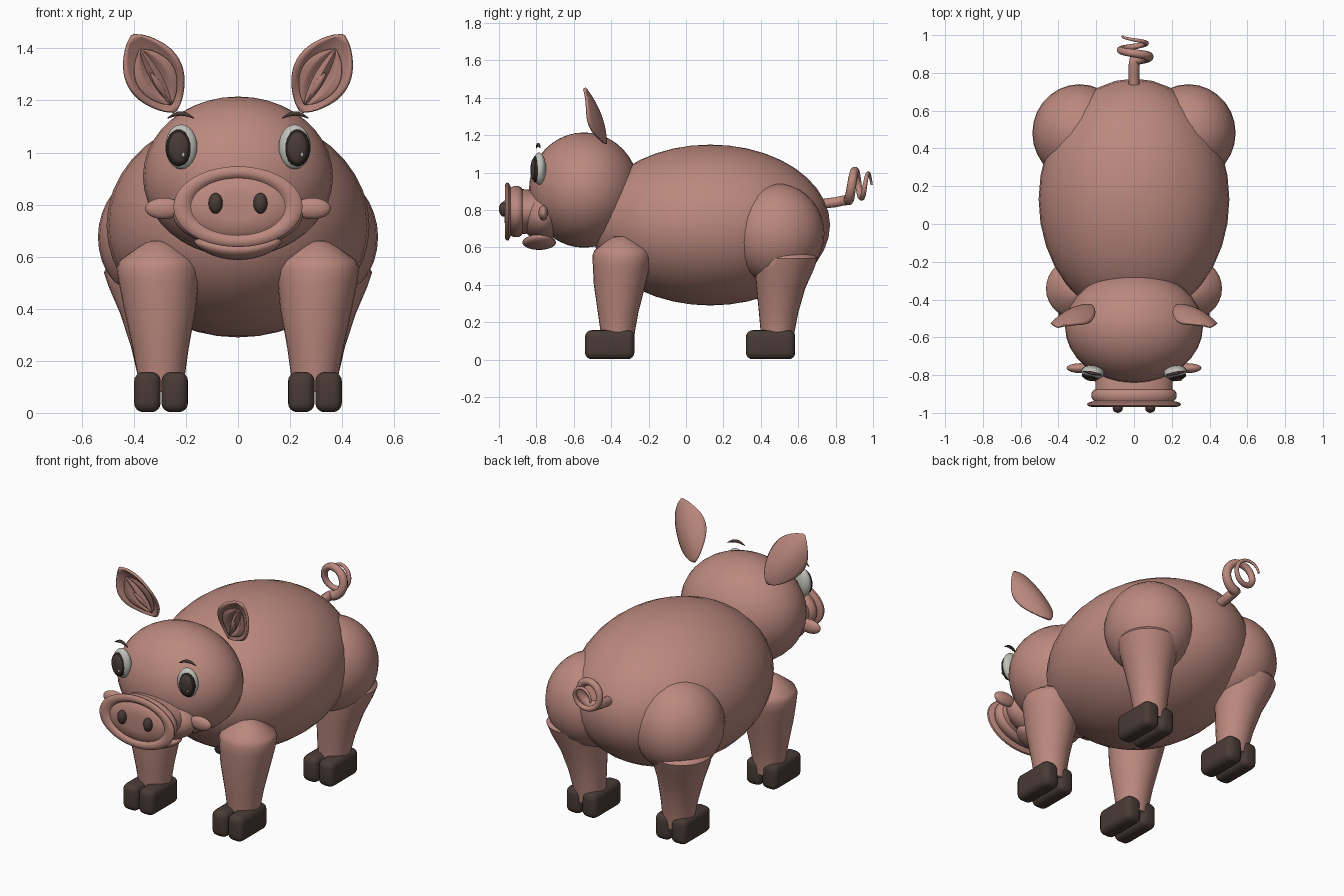
import bpy, bmesh, math
from mathutils import Matrix, Vector

if "Cube" in bpy.data.objects:
    bpy.data.objects.remove(bpy.data.objects["Cube"])

def material(name, rgb):
    m = bpy.data.materials.new(name)
    m.diffuse_color = (*rgb, 1)
    m.use_nodes = True
    m.node_tree.nodes["Principled BSDF"].inputs["Base Color"].default_value = m.diffuse_color
    return m

PINK = material("pink_skin", (0.50, 0.25, 0.21))
BROWN = material("dark_brown", (0.065, 0.043, 0.036))
WHITE = material("eye_white", (0.52, 0.53, 0.48))
BLACK = material("near_black", (0.02, 0.014, 0.012))

def finish(name, bm, mat, sharp=45):
    """Smooth shading with sharp edges kept above an angle."""
    bmesh.ops.recalc_face_normals(bm, faces=bm.faces)
    for f in bm.faces:
        f.smooth = True
    for e in bm.edges:
        if len(e.link_faces) == 2:
            e.smooth = e.calc_face_angle(0) < math.radians(sharp)
    me = bpy.data.meshes.new(name)
    bm.to_mesh(me)
    bm.free()
    me.materials.append(mat)
    ob = bpy.data.objects.new(name, me)
    bpy.context.collection.objects.link(ob)
    return ob

def ellipsoid(name, centre, radii, mat, seg=28, rings=16, warp=None, rot=None):
    bm = bmesh.new()
    bmesh.ops.create_uvsphere(bm, u_segments=seg, v_segments=rings, radius=1)
    for v in bm.verts:
        p = Vector((v.co.x * radii[0], v.co.y * radii[1], v.co.z * radii[2]))
        if warp:
            p = warp(p)
        if rot:
            p = rot @ p
        v.co = p + Vector(centre)
    return finish(name, bm, mat, 80)

def loft(name, rings, axis, mat, seg=28):
    """Elliptical rings (x, y, z, ra, rb) skinned along the y or z axis."""
    bm = bmesh.new()
    loops = []
    for x, y, z, ra, rb in rings:
        loop = []
        for i in range(seg):
            a = 2 * math.pi * i / seg
            c, s = ra * math.cos(a), rb * math.sin(a)
            off = (c, 0, s) if axis == 'y' else (c, s, 0)
            loop.append(bm.verts.new((x + off[0], y + off[1], z + off[2])))
        loops.append(loop)
    for a, b in zip(loops, loops[1:]):
        for i in range(seg):
            j = (i + 1) % seg
            bm.faces.new((a[i], a[j], b[j], b[i]))
    bm.faces.new(loops[0])
    bm.faces.new(loops[-1])
    return finish(name, bm, mat)

def rounded_box(name, centre, size, radius, mat):
    bm = bmesh.new()
    bmesh.ops.create_cube(bm, size=1)
    bmesh.ops.scale(bm, vec=size, verts=bm.verts)
    bmesh.ops.translate(bm, vec=centre, verts=bm.verts)
    bmesh.ops.bevel(bm, geom=bm.edges[:], offset=radius, segments=4,
                    profile=0.5, affect='EDGES')
    return finish(name, bm, mat)

def ear_leaf(name, side, scale, thick, shape, centre_u=0.5, nu=18, nv=14):
    """Leaf-shaped sheet running from ear base to ear tip."""
    bm = bmesh.new()
    grid = []
    for i in range(nu + 1):
        t = 0.004 + 0.992 * i / nu
        u = centre_u + (t - 0.5) * scale
        w = 0.107 * math.sin(math.pi * t) ** 0.7 * scale
        row = []
        for j in range(nv + 1):
            v = -1 + 2 * j / nv
            x = 0.24 + 0.165 * u + 0.873 * w * v
            z = 1.155 + 0.295 * u - 0.488 * w * v
            row.append(bm.verts.new((side * x, shape(u, v, w), z)))
        grid.append(row)
    for i in range(nu):
        for j in range(nv):
            bm.faces.new((grid[i][j], grid[i + 1][j], grid[i + 1][j + 1], grid[i][j + 1]))
    ob = finish(name, bm, PINK, 60)
    mod = ob.modifiers.new("thickness", 'SOLIDIFY')
    mod.thickness = thick
    mod.offset = 0
    return ob

def tube(name, path, mat):
    """Tapered tube through (point, radius) pairs."""
    cu = bpy.data.curves.new(name, 'CURVE')
    cu.dimensions = '3D'
    cu.bevel_depth = 1
    cu.bevel_resolution = 3
    cu.use_fill_caps = True
    sp = cu.splines.new('POLY')
    sp.points.add(len(path) - 1)
    for p, (co, r) in zip(sp.points, path):
        p.co = (*co, 1)
        p.radius = r
    sp.use_smooth = True
    cu.materials.append(mat)
    ob = bpy.data.objects.new(name, cu)
    bpy.context.collection.objects.link(ob)
    return ob

# Torso and head
ellipsoid("body", (0, 0.13, 0.72), (0.505, 0.64, 0.43), PINK, 32, 20)
ellipsoid("head", (0, -0.545, 0.907), (0.365, 0.295, 0.308), PINK, 32, 20)

# Muzzle, snout disc with rim, lower lip
ellipsoid("muzzle", (0, -0.77, 0.765), (0.25, 0.115, 0.13), PINK)
snout = [(-0.72, 0.20, 0.10), (-0.85, 0.205, 0.118), (-0.875, 0.205, 0.12),
         (-0.88, 0.215, 0.128), (-0.895, 0.225, 0.137), (-0.92, 0.225, 0.137),
         (-0.937, 0.212, 0.128), (-0.942, 0.23, 0.142), (-0.948, 0.246, 0.153),
         (-0.958, 0.248, 0.155), (-0.966, 0.238, 0.147), (-0.969, 0.215, 0.13),
         (-0.964, 0.195, 0.118), (-0.955, 0.182, 0.11), (-0.957, 0.176, 0.105),
         (-0.966, 0.160, 0.095), (-0.970, 0.09, 0.05)]
loft("snout", [(0, y, 0.792, a, b) for y, a, b in snout], 'y', PINK, 40)
ellipsoid("lower_lip", (0, -0.785, 0.627), (0.168, 0.09, 0.04), PINK,
          warp=lambda p: p + Vector((0, 0, 1.1 * p.x * p.x)))

# Curled tail: short stalk, then a tapering spiral along y
path = [((0, 0.74, 0.835), 0.028), ((0, 0.80, 0.842), 0.028), ((0, 0.845, 0.852), 0.028)]
N = 64
for i in range(N + 1):
    t = i / N
    a = -math.pi / 2 + t * 1.75 * 2 * math.pi
    r = 0.082 - 0.022 * t
    path.append(((r * math.cos(a), 0.868 + 0.125 * t, 0.935 + r * math.sin(a)),
                 0.028 - 0.022 * t))
tube("curly_tail", path, PINK)

for s, tag in ((-1, "left"), (1, "right")):
    # Nostrils and mouth corners
    ellipsoid("nostril_" + tag, (s * 0.086, -0.975, 0.805), (0.027, 0.025, 0.04), BROWN, 16, 10)
    ellipsoid("mouth_corner_" + tag, (s * 0.285, -0.763, 0.785), (0.072, 0.026, 0.041), PINK, 20, 12,
              warp=lambda p: p + Vector((0, 0, 0.0)))

    # Eyes: white, dark rim, iris, highlights
    turn = Matrix.Rotation(s * math.radians(8), 3, 'Z')
    def eye_part(name, x, y, z, radii, mat):
        ellipsoid(name + "_" + tag, (s * x, y, z), radii, mat, 24, 12, rot=turn)
    eye_part("eye_white", 0.218, -0.785, 1.022, (0.062, 0.036, 0.086), WHITE)
    eye_part("eye_rim", 0.228, -0.806, 1.018, (0.049, 0.019, 0.071), BLACK)
    eye_part("iris", 0.228, -0.812, 1.018, (0.040, 0.019, 0.061), BROWN)
    ellipsoid("eye_glint_" + tag, (s * 0.228 + 0.018, -0.829, 0.992), (0.006, 0.003, 0.009), WHITE, 10, 6)

    # Eyebrow
    brow = []
    for i in range(9):
        t = i / 8
        brow.append(((s * (0.17 + 0.10 * t), -0.80 + 0.02 * t,
                      1.132 + 0.018 * math.sin(math.pi * t)),
                     0.002 + 0.007 * math.sin(math.pi * t)))
    tube("eyebrow_" + tag, brow, BROWN)

    # Ears: cupped outer shell and folded inner leaf
    cup = lambda u, v, w: -0.43 - 0.115 * u * u - 5.0 * (w * v) ** 2
    ear_leaf("ear_" + tag, s, 1.0, 0.014, cup)
    ear_leaf("inner_ear_" + tag, s, 0.72, 0.006,
             lambda u, v, w: -0.446 - 0.115 * u * u - 4.6 * (w * v) ** 2
             - 0.16 * w * (1 + math.cos(3 * math.pi * v)) * (1 - v * v), 0.46)
    fold = [((s * (0.27 + 0.065 * t), -0.452 - 0.055 * t, 1.205 + 0.10 * t),
             0.005 + 0.009 * math.sin(math.pi * t)) for t in [i / 8 for i in range(9)]]
    tube("ear_fold_" + tag, fold, PINK)

    # Front leg with a conical shoulder
    front = [(0.295, -0.365, 0.08, 0.085), (0.295, -0.365, 0.15, 0.092),
             (0.297, -0.363, 0.25, 0.108), (0.30, -0.355, 0.40, 0.138),
             (0.305, -0.345, 0.50, 0.153), (0.307, -0.342, 0.555, 0.159),
             (0.307, -0.342, 0.585, 0.148), (0.306, -0.345, 0.635, 0.08),
             (0.305, -0.348, 0.655, 0.047), (0.305, -0.348, 0.66, 0.025)]
    loft("front_leg_" + tag, [(s * x, y, z, r, r) for x, y, z, r in front], 'z', PINK)

    # Haunch and back leg
    ellipsoid("haunch_" + tag, (s * 0.288, 0.482, 0.675), (0.25, 0.258, 0.267), PINK, 28, 18)
    back = [(0.295, 0.488, 0.08, 0.085), (0.296, 0.49, 0.15, 0.091),
            (0.305, 0.495, 0.25, 0.105), (0.322, 0.507, 0.38, 0.130),
            (0.338, 0.525, 0.48, 0.157), (0.346, 0.535, 0.54, 0.169),
            (0.346, 0.535, 0.555, 0.160), (0.34, 0.53, 0.60, 0.10)]
    loft("back_leg_" + tag, [(s * x, y, z, r, r) for x, y, z, r in back], 'z', PINK)

    # Cloven hooves
    for y, end in ((-0.408, "front"), (0.452, "back")):
        for x, half in ((0.243, "inner"), (0.348, "outer")):
            rounded_box(f"{end}_hoof_{half}_{tag}", (s * x, y, 0.08),
                        (0.102, 0.264, 0.155), 0.036, BROWN)
